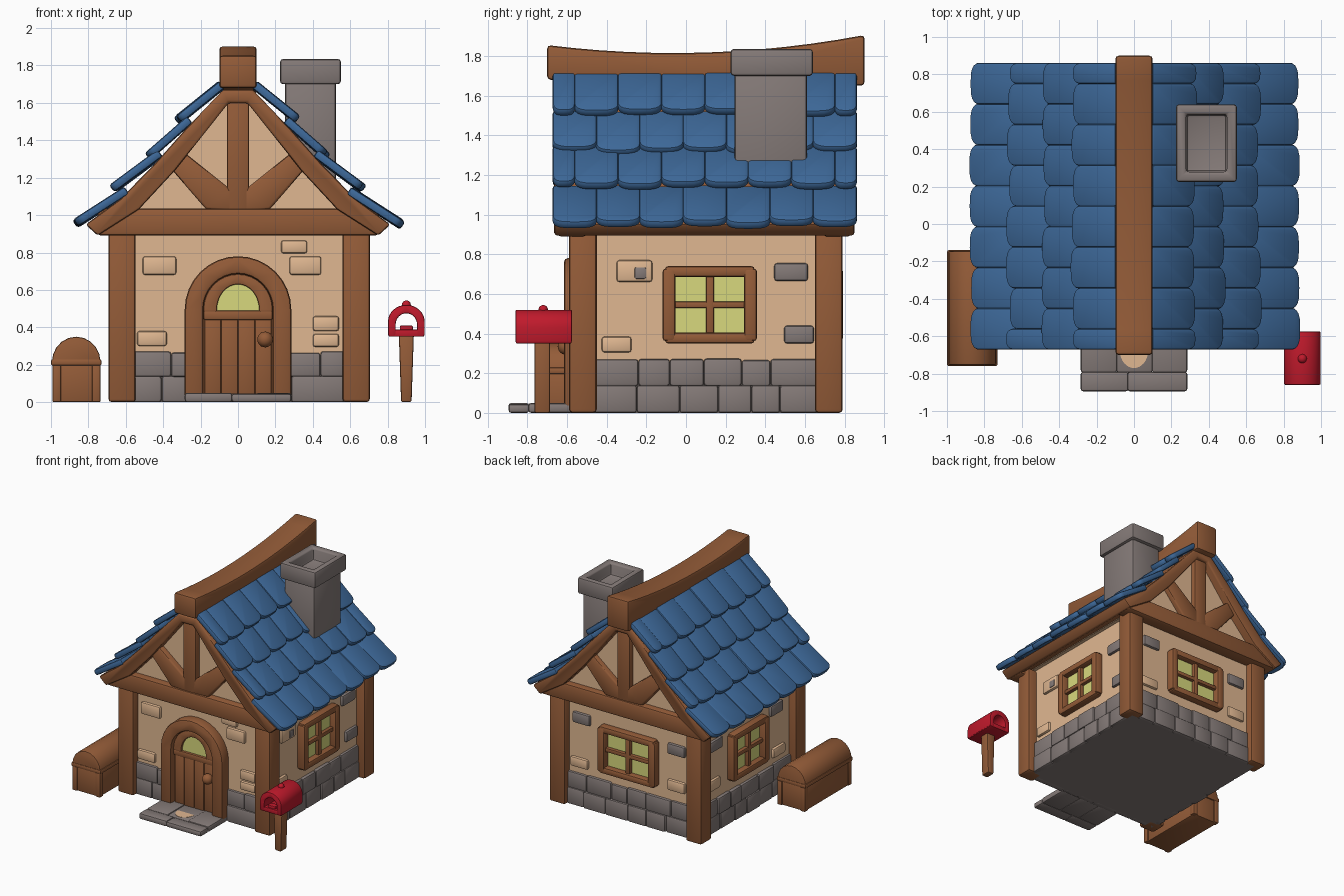
import bpy, bmesh, math, random
from mathutils import Matrix, Vector

if "Cube" in bpy.data.objects:
    bpy.data.objects.remove(bpy.data.objects["Cube"])
random.seed(4)

def material(name, *srgb):
    m = bpy.data.materials.new(name)
    lin = [((c + 0.055) / 1.055) ** 2.4 for c in srgb]
    m.diffuse_color = (*lin, 1)
    m.use_nodes = True
    m.node_tree.nodes["Principled BSDF"].inputs["Base Color"].default_value = m.diffuse_color
    return m

WOOD = material("brown wood", 0.58, 0.36, 0.22)
CREAM = material("cream plaster", 0.88, 0.72, 0.57)
STONE = material("grey stone", 0.52, 0.48, 0.47)
BLUE = material("blue tile", 0.24, 0.41, 0.60)
RED = material("red paint", 0.75, 0.10, 0.17)
GLASS = material("yellow glass", 0.85, 0.85, 0.49)
parts = {}

def part_bm(name, mat):
    return parts.setdefault(name, (bmesh.new(), mat))[0]

def prism(name, mat, pts, y0, y1, bevel=0.012, M=Matrix(), hollow=None):
    """Extrude an (x, z) outline from y0 to y1 and add it to a named part."""
    bm = bmesh.new()
    f = bm.faces.new([bm.verts.new((x, y0, z)) for x, z in pts])
    ext = bmesh.ops.extrude_face_region(bm, geom=[f])
    for v in ext["geom"]:
        if isinstance(v, bmesh.types.BMVert):
            v.co.y = y1
    bm.transform(M)
    bmesh.ops.recalc_face_normals(bm, faces=bm.faces)
    if hollow:
        top = max(bm.faces, key=lambda q: q.calc_center_median().z)
        for t in (hollow[0], 0.004):
            bmesh.ops.inset_region(bm, faces=[top], thickness=t)
        bmesh.ops.translate(bm, verts=top.verts, vec=(0, 0, -hollow[1]))
    if bevel:
        edges = [e for e in bm.edges if e.calc_face_angle(0) > 0.6]
        bmesh.ops.bevel(bm, geom=edges, offset=bevel, segments=2, profile=0.5,
                        affect='EDGES', clamp_overlap=True)
    me = bpy.data.meshes.new("tmp")
    bm.to_mesh(me)
    bm.free()
    part_bm(name, mat).from_mesh(me)
    bpy.data.meshes.remove(me)

def box(name, mat, x0, x1, y0, y1, z0, z1, bevel=0.012, M=Matrix(), hollow=None):
    prism(name, mat, [(x0, z0), (x1, z0), (x1, z1), (x0, z1)], y0, y1, bevel, M, hollow)

def arch(cx, hw, z0, zs, h, n=16):
    """Arch outline from left foot over the top to right foot."""
    top = [(cx - hw * math.cos(math.pi * i / n), zs + h * math.sin(math.pi * i / n))
           for i in range(n + 1)]
    return [(cx - hw, z0)] * (z0 < zs) + top + [(cx + hw, z0)] * (z0 < zs)

def sphere(name, mat, c, r):
    bmesh.ops.create_icosphere(part_bm(name, mat), subdivisions=3, radius=r,
                               matrix=Matrix.Translation(c))

# walls and corner posts
box("foundation_core", STONE, -0.63, 0.63, -0.53, 0.73, 0.0, 0.25, 0)
box("plaster_walls", CREAM, -0.63, 0.63, -0.53, 0.73, 0.24, 0.95, 0)
for x in (-0.62, 0.632):
    for y in (-0.52, 0.72):
        box("corner_posts", WOOD, x - 0.073, x + 0.073, y - 0.07, y + 0.07, 0, 0.93, 0.018)

# each wall: rotation, distance, u range (local u runs along the wall, facing -y)
front, right = Matrix(), Matrix.Rotation(math.pi / 2, 4, 'Z')
back, left = Matrix.Rotation(math.pi, 4, 'Z'), Matrix.Rotation(-math.pi / 2, 4, 'Z')
walls = [(front, 0.53, -0.57, 0.57), (right, 0.63, -0.47, 0.67),
         (back, 0.73, -0.57, 0.57), (left, 0.63, -0.67, 0.47)]
for M, d, u0, u1 in walls:
    for z0, z1 in ((0, 0.14), (0.135, 0.275)):
        u = u0
        while u < u1 - 0.02:
            w = random.uniform(0.14, 0.23)
            e = u1 if u + w > u1 - 0.08 else u + w
            box("foundation_stones", STONE, u, e, -d - random.uniform(0.016, 0.03), -d + 0.04,
                z0, z1 - random.uniform(0, 0.012) * (z0 > 0), 0.014, M)
            u = e

# bricks poking through the plaster: (u, z, half width, half height)
def bricks(M, d, mat, items):
    name = "plaster_bricks" if mat is CREAM else "grey_bricks"
    for u, z, hw, hh in items:
        box(name, mat, u - hw, u + hw, -d - 0.022, -d + 0.03, z - hh, z + hh, 0.014, M)

bricks(front, 0.53, CREAM, [(-0.42, 0.73, 0.09, 0.05), (0.30, 0.83, 0.07, 0.035), (0.36, 0.73, 0.085, 0.05),
                            (0.47, 0.42, 0.07, 0.04), (-0.46, 0.34, 0.08, 0.04), (0.47, 0.33, 0.07, 0.035)])
bricks(right, 0.63, CREAM, [(-0.26, 0.715, 0.09, 0.055), (-0.35, 0.345, 0.075, 0.04)])
bricks(right, 0.63, STONE, [(0.53, 0.71, 0.085, 0.045), (0.57, 0.395, 0.075, 0.045)])
box("grey_bricks", STONE, -0.26, -0.20, -0.658, -0.64, 0.675, 0.735, 0.012, right)
bricks(left, 0.63, CREAM, [(-0.55, 0.40, 0.08, 0.045), (0.30, 0.36, 0.08, 0.04)])
bricks(left, 0.63, STONE, [(-0.52, 0.72, 0.08, 0.045), (0.27, 0.72, 0.08, 0.045)])
bricks(back, 0.73, CREAM, [(0.43, 0.40, 0.08, 0.045), (-0.46, 0.36, 0.08, 0.04)])
bricks(back, 0.73, STONE, [(-0.44, 0.73, 0.08, 0.045), (0.43, 0.70, 0.08, 0.045)])

# four-pane windows
def window(name, M, d, c, hw):
    zb, zt, t, zm = 0.35, 0.74, 0.065, 0.545
    for s in (-1, 1):
        a, b = sorted((c + s * hw, c + s * (hw - t)))
        box(name + "_frame", WOOD, a, b, -d - 0.062, -d + 0.03, zb + 0.012, zt - 0.012, 0.016, M)
    for z in (zb, zt - t + 0.01):
        box(name + "_frame", WOOD, c - hw + 0.012, c + hw - 0.012, -d - 0.058, -d + 0.03,
            z, z + t - 0.01, 0.016, M)
    box(name + "_bars", WOOD, c - 0.02, c + 0.02, -d - 0.04, -d, zb + 0.03, zt - 0.03, 0.008, M)
    box(name + "_bars", WOOD, c - hw + 0.03, c + hw - 0.03, -d - 0.038, -d, zm - 0.017, zm + 0.017, 0.008, M)
    box(name + "_glass", GLASS, c - hw + 0.04, c + hw - 0.04, -d - 0.009, -d, zb + 0.03, zt - 0.03, 0, M)

window("right_window", right, 0.63, 0.12, 0.238)
window("left_window", left, 0.63, -0.12, 0.238)
window("back_window", back, 0.73, 0.0, 0.265)

# arched door
outer, inner = arch(0, 0.285, 0.02, 0.495, 0.285), arch(0, 0.185, 0.02, 0.495, 0.19)
prism("door_frame", WOOD, outer + inner[::-1], -0.615, -0.5, 0.018)
prism("door_slab", WOOD, arch(0, 0.19, 0.02, 0.495, 0.195), -0.56, -0.5, 0)
for i in range(4):
    x = -0.18 + i * 0.09
    box("door_planks", WOOD, x + 0.001, x + 0.089, -0.576, -0.55, 0.04, 0.45, 0.007)
box("door_rail", WOOD, -0.185, 0.185, -0.585, -0.55, 0.44, 0.49, 0.01)
prism("door_lintel", WOOD, arch(0, 0.185, 0.48, 0.495, 0.19) + arch(0, 0.113, 0.48, 0.495, 0.135)[::-1],
      -0.585, -0.55, 0.008)
prism("door_glass", GLASS, arch(0, 0.12, 0.48, 0.495, 0.14), -0.566, -0.558, 0)
sphere("door_knob", WOOD, (0.145, -0.605, 0.335), 0.042)

# doorstep
for x0, x1, y0, y1, h in ((-0.285, -0.03, -0.895, -0.79, 0.05), (-0.035, 0.285, -0.895, -0.79, 0.045),
                          (-0.285, -0.09, -0.795, -0.54, 0.05), (-0.095, 0.10, -0.795, -0.54, 0.045),
                          (0.095, 0.285, -0.795, -0.54, 0.05)):
    box("doorstep", STONE, x0, x1, y0, y1, 0, h, 0.014)
prism("doorstep_patch", CREAM, arch(0.0, 0.075, 0, 0, 0.09), 0.04, 0.047, 0,
      Matrix(((1, 0, 0, 0), (0, 0, -1, -0.68), (0, 1, 0, 0), (0, 0, 0, 1))))

# roof frame: one chevron for the whole length
up = [(0.815, 0.95), (0.63, 1.085), (0.44, 1.28), (0.28, 1.46), (0.08, 1.67)]
low = [(0.75, 0.89), (0.53, 1.03), (0.34, 1.235), (0.05, 1.60)]
half = up + [(-x, z) for x, z in up[::-1]] + [(-x, z) for x, z in low] + low[::-1]
prism("roof_frame", WOOD, half, -0.665, 0.85, 0.015)

# timber gables, front and back
prism("gable_panels", CREAM, [(-0.66, 0.93), (0.66, 0.93), (0.36, 1.24), (0.05, 1.63), (-0.05, 1.63),
                              (-0.36, 1.24)], -0.59, 0.78, 0)
for y0, y1 in ((-0.65, -0.5), (0.69, 0.835)):
    box("tie_beams", WOOD, -0.75, 0.75, y0, y1, 0.89, 1.035, 0.018)
    a, b = (y0 + 0.012, y1) if y0 < 0 else (y0, y1 - 0.012)
    box("king_posts", WOOD, -0.06, 0.06, a, b, 1.0, 1.66, 0.014)
    for s in (-1, 1):
        prism("braces", WOOD, [(s * x, z) for x, z in ((0.03, 1.02), (0.17, 1.03), (0.36, 1.25),
              (0.28, 1.33), (0.03, 1.13))], a, b, 0.014)

# curved ridge beam
n = 12
ys = [-0.70 + 1.6 * i / n for i in range(n + 1)]
crest = [(y, 1.815 + 0.098 * y ** 2 + 0.012 * y) for y in ys]
prism("ridge_beam", WOOD, [(-0.70, 1.68), (0.1, 1.65), (0.9, 1.65)] + crest[::-1], -0.1, 0.1, 0.018, right)

# scalloped roof tiles: lower and upper points of each row
rows = [((0.86, 0.93), (0.58, 1.11)), ((0.65, 1.125), (0.40, 1.31)),
        ((0.457, 1.30), (0.24, 1.49)), ((0.306, 1.49), (0.07, 1.68))]
W, Y0, Y1 = 1.53 / 7, -0.67, 0.86
for s in (-1, 1):
    for r, (p, q) in enumerate(rows):
        d = Vector((s * (q[0] - p[0]), 0, q[1] - p[1]))
        length = d.length
        d.normalize()
        nrm = Vector((s * d.z, 0, abs(d.x)))
        y = Y0 - (W / 2 if r % 2 else 0)
        while y < Y1 - 0.02:
            a, b = max(y, Y0), min(y + W, Y1)
            y += W
            hw, cut = (b - a) / 2 + 0.002, random.uniform(-0.012, 0.012)
            pts = [(hw * math.copysign(abs(math.cos(t)) ** 0.6, math.cos(t)),
                    0.05 + cut - 0.05 * math.sin(t)) for t in [math.pi * i / 10 for i in range(11)]]
            pts += [(-hw, length), (hw, length)]
            o = Vector((s * p[0], (a + b) / 2, p[1])) + nrm * random.uniform(-0.004, 0.006)
            M = Matrix(((0, nrm.x, d.x, o.x), (1, 0, 0, o.y), (0, nrm.z, d.z, o.z), (0, 0, 0, 1)))
            prism("roof_tiles", BLUE, pts, 0, 0.046, 0.014, M)

# chimney
box("chimney_shaft", STONE, 0.25, 0.525, 0.245, 0.61, 1.15, 1.72, 0.02)
box("chimney_cap", STONE, 0.225, 0.55, 0.225, 0.64, 1.70, 1.835, 0.016, hollow=(0.075, 0.1))

# wooden chest
box("chest_body", WOOD, -0.985, -0.745, -0.75, -0.15, 0, 0.21, 0.01)
for y in (-0.757, -0.185):
    for x in (-0.992, -0.78):
        box("chest_corners", WOOD, x, x + 0.045, y, y + 0.045, 0, 0.2, 0.008)
box("chest_rim", WOOD, -1.0, -0.73, -0.76, -0.14, 0.195, 0.23, 0.01)
prism("chest_lid", WOOD, arch(-0.865, 0.13, 0.2, 0.215, 0.135, 10), -0.755, -0.145, 0.01)

# mailbox on a post
prism("mailbox_post", WOOD, [(0.872, 0), (0.928, 0), (0.94, 0.36), (0.86, 0.36)], -0.765, -0.685, 0.01)
prism("mailbox_shell", RED, arch(0.9, 0.098, 0.355, 0.43, 0.09) + arch(0.9, 0.057, 0.355, 0.415, 0.06)[::-1],
      -0.86, -0.575, 0.007)
box("mailbox_floor", RED, 0.805, 0.995, -0.858, -0.577, 0.35, 0.388, 0.006)
box("mailbox_latch", RED, 0.865, 0.935, -0.85, -0.80, 0.38, 0.41, 0.008)
sphere("mailbox_knob", RED, (0.9, -0.72, 0.52), 0.024)

# make the objects
for name, (bm, mat) in parts.items():
    me = bpy.data.meshes.new(name)
    bm.to_mesh(me)
    bm.free()
    me.materials.append(mat)
    ob = bpy.data.objects.new(name, me)
    bpy.context.collection.objects.link(ob)
    ob.select_set(True)
    bpy.context.view_layer.objects.active = ob
bpy.ops.object.shade_smooth_by_angle(angle=math.radians(40))
